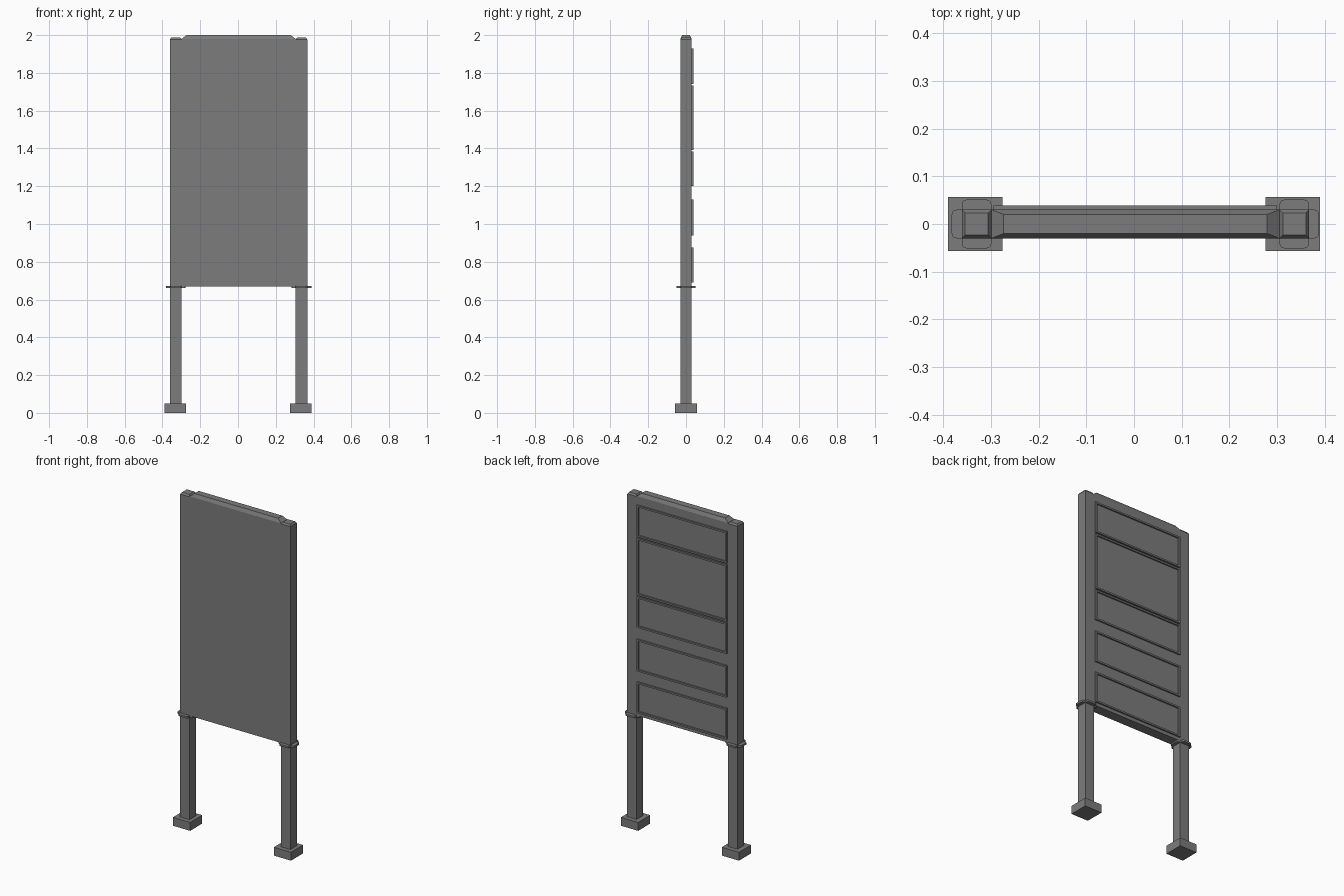
import bpy, bmesh

default = bpy.data.objects.get("Cube")
if default:
    bpy.data.objects.remove(default, do_unlink=True)

grey = bpy.data.materials.new("mid_grey")
grey.use_nodes = True
grey.diffuse_color = (0.2, 0.2, 0.2, 1)
grey.node_tree.nodes["Principled BSDF"].inputs["Base Color"].default_value = (0.2, 0.2, 0.2, 1)


def finish(name, bm):
    bmesh.ops.recalc_face_normals(bm, faces=bm.faces)
    mesh = bpy.data.meshes.new(name)
    bm.to_mesh(mesh)
    bm.free()
    mesh.materials.append(grey)
    obj = bpy.data.objects.new(name, mesh)
    bpy.context.collection.objects.link(obj)
    return obj


def add_box(bm, x, y, z):
    """Box between (low, high) pairs; returns its vertices."""
    verts = bmesh.ops.create_cube(bm, size=1)["verts"]
    for v in verts:
        v.co = [lo + (hi - lo) * (c + 0.5) for c, (lo, hi) in zip(v.co, (x, y, z))]
    return verts


def capped_block(name, x, y, z, cap_z, inset_x, inset_y):
    """Box whose top is raised to cap_z with sloping sides."""
    bm = bmesh.new()
    add_box(bm, x, y, z)
    bm.faces.ensure_lookup_table()
    top = max(bm.faces, key=lambda f: f.calc_center_median().z)
    new = bmesh.ops.extrude_discrete_faces(bm, faces=[top])["faces"][0]
    mid = sum(x) / 2
    for v in new.verts:
        v.co.x += inset_x if v.co.x < mid else -inset_x
        v.co.y += inset_y if v.co.y < 0 else -inset_y
        v.co.z = cap_z
    return finish(name, bm)


def collar(name, cx):
    """Cross-shaped plate with rounded arm ends."""
    bm = bmesh.new()
    for ax, ay in ((0.052, 0.03), (0.031, 0.051)):
        add_box(bm, (cx - ax, cx + ax), (-ay, ay), (0.661, 0.672))
    upright = [e for e in bm.edges if abs(e.verts[0].co.z - e.verts[1].co.z) > 0.005]
    bmesh.ops.bevel(bm, geom=upright, offset=0.01, segments=3, profile=0.5, affect='EDGES')
    return finish(name, bm)


def rim(name, z0, z1, half=0.297, w=0.01):
    """Raised rectangular frame on the back of the board."""
    cx, y = 0.003, (0.028, 0.039)
    bm = bmesh.new()
    for z in ((z0, z0 + w), (z1 - w, z1)):
        add_box(bm, (cx - half, cx + half), y, z)
    for s in (-1, 1):
        xs = sorted((cx + s * half, cx + s * (half - w)))
        add_box(bm, xs, y, (z0 + w, z1 - w))
    return finish(name, bm)


# Posts, feet and collars
for side, foot_x, post_x in (("right", -0.333, -0.33), ("left", 0.333, 0.336)):
    bm = bmesh.new()
    add_box(bm, (foot_x - 0.057, foot_x + 0.057), (-0.057, 0.057), (0, 0.05))
    finish(side + "_foot", bm)
    capped_block(side + "_post", (post_x - 0.031, post_x + 0.031), (-0.03, 0.03),
                 (0.05, 1.977), 1.987, 0.007, 0.007)
    collar(side + "_collar", post_x)

# Board with a sloped top rail between the posts
capped_block("board", (-0.299, 0.305), (-0.03, 0.03), (0.67, 1.98), 2.0, 0.026, 0.01)

# Frames on the back
for i, (low, high) in enumerate(((0.69, 0.875), (0.94, 1.13), (1.2, 1.385),
                                 (1.393, 1.733), (1.741, 1.93))):
    rim(f"back_frame_{i + 1}", low, high)
